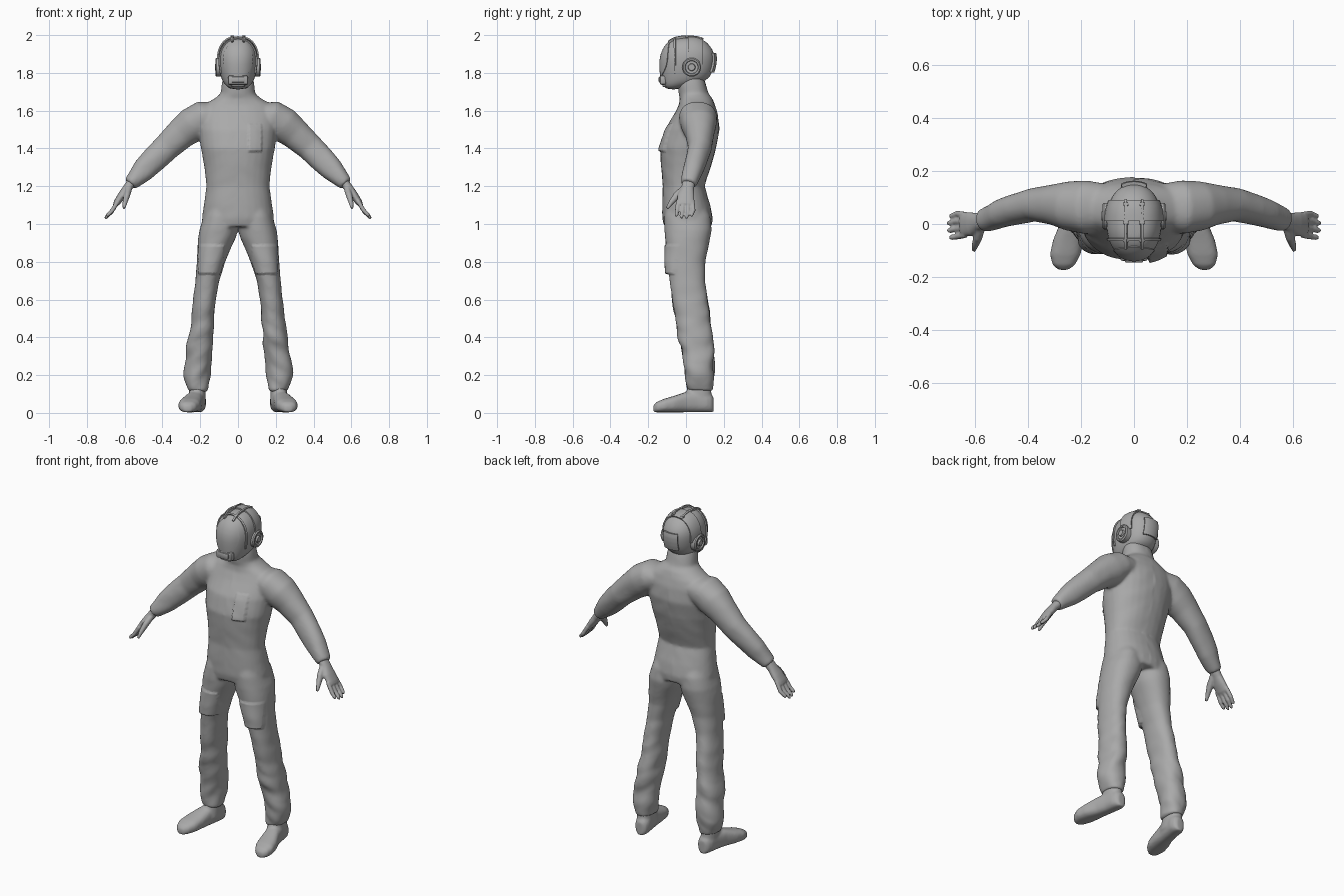
import bpy, bmesh, math
from mathutils import Vector, noise
from mathutils.bvhtree import BVHTree

if "Cube" in bpy.data.objects:
    bpy.data.objects.remove(bpy.data.objects["Cube"])

GREY = (0.4, 0.4, 0.4, 1)
mat = bpy.data.materials.new("plain grey")
mat.use_nodes = True
mat.diffuse_color = GREY
mat.node_tree.nodes["Principled BSDF"].inputs["Base Color"].default_value = GREY


def finish(name, bm, mods=(), angle=40):
    """Turn a bmesh into a shaded object, baking the listed modifiers."""
    bmesh.ops.recalc_face_normals(bm, faces=bm.faces)
    mesh = bpy.data.meshes.new(name)
    bm.to_mesh(mesh)
    bm.free()
    mesh.materials.append(mat)
    ob = bpy.data.objects.new(name, mesh)
    bpy.context.collection.objects.link(ob)
    bpy.ops.object.select_all(action='DESELECT')
    ob.select_set(True)
    bpy.context.view_layer.objects.active = ob
    for kind, settings in mods:
        m = ob.modifiers.new(kind.title(), kind)
        for key, value in settings.items():
            setattr(m, key, value)
        bpy.ops.object.modifier_apply(modifier=m.name)
    bpy.ops.object.shade_smooth_by_angle(angle=math.radians(angle))
    return ob


def loft(bm, rings, mirror=False, sides=28, power=2.2):
    """Skin rounded sections given as (centre, half axis u, half axis v)."""
    for sx in ((1, -1) if mirror else (1,)):
        loops = []
        for c, u, v in rings:
            loop = []
            for i in range(sides):
                t = math.tau * i / sides
                a, b = (math.copysign(abs(f(t)) ** (2 / power), f(t)) for f in (math.cos, math.sin))
                p = Vector(c) + Vector(u) * a + Vector(v) * b
                loop.append(bm.verts.new((p.x * sx, p.y, p.z)))
            loops.append(loop)
        for lo, hi in zip(loops, loops[1:]):
            for i in range(sides):
                j = (i + 1) % sides
                bm.faces.new((lo[i], lo[j], hi[j], hi[i]))
        bm.faces.new(loops[0])
        bm.faces.new(loops[-1])


def stack(rows):
    """Level sections from (z, x0, x1, y0, y1)."""
    return [(((a + b) / 2, (c + d) / 2, z), ((b - a) / 2, 0, 0), (0, (d - c) / 2, 0))
            for z, a, b, c, d in rows]


def tube(rows):
    """Sections square to a path from (x, y, z, thickness, width)."""
    pts = [Vector(r[:3]) for r in rows]
    out = []
    for i, r in enumerate(rows):
        t = (pts[min(i + 1, len(pts) - 1)] - pts[max(i - 1, 0)]).normalized()
        n = t.cross(Vector((0, 1, 0))).normalized()
        out.append((pts[i], n * r[3], t.cross(n) * r[4]))
    return out


def fuse(voxel, rounds):
    return [('REMESH', dict(mode='VOXEL', voxel_size=voxel)),
            ('SMOOTH', dict(factor=0.5, iterations=rounds))]


# Suit: torso with collar, arms and trouser legs blended together
bm = bmesh.new()
torso = [(.985, .18, -.115, .135), (1.03, .19, -.124, .14), (1.1, .18, -.126, .127), (1.2, .166, -.122, .097),
         (1.3, .176, -.13, .13), (1.4, .195, -.137, .158), (1.5, .205, -.11, .176), (1.58, .205, -.062, .167),
         (1.63, .18, -.037, .152), (1.665, .12, -.032, .138), (1.69, .09, -.038, .118), (1.74, .086, -.042, .104),
         (1.78, .08, -.035, .09)]
loft(bm, stack([(z, -w, w, a, b) for z, w, a, b in torso]))
loft(bm, tube([(.1, .065, 1.58, .06, .085), (.18, .063, 1.565, .088, .1), (.245, .068, 1.523, .092, .092),
               (.3, .073, 1.48, .082, .076), (.38, .073, 1.405, .071, .062), (.44, .057, 1.345, .068, .056),
               (.5, .038, 1.285, .06, .052), (.545, .022, 1.24, .045, .047), (.572, .014, 1.212, .036, .041)]), True)
leg = [(1.1, .02, .16, -.10, .1), (1.04, .008, .182, -.114, .128), (.97, .002, .203, -.114, .135),
       (.93, .012, .209, -.11, .128), (.88, .034, .213, -.105, .118),
       (.8, .068, .217, -.10, .103), (.7, .1, .225, -.085, .1), (.6, .118, .236, -.073, .115),
       (.5, .126, .245, -.058, .127), (.4, .132, .265, -.04, .14), (.3, .137, .28, -.018, .146),
       (.2, .147, .288, -.002, .147), (.15, .156, .278, 0, .145), (.115, .162, .266, .004, .142)]
loft(bm, stack(leg), True)
suit = finish("suit", bm, fuse(.008, 11), 60)

# Cloth folds on the lower legs and sleeves, and patch pockets raised from the cloth
bm = bmesh.new()
bm.from_mesh(suit.data)
bm.normal_update()
for v in bm.verts:
    p, n = v.co.copy(), v.normal.copy()
    low = max(0, min(1, (.7 - p.z) * 3))
    sleeve = max(0, min(1, (abs(p.x) - .3) * 4))
    side = math.copysign(1, p.x)
    fold = noise.noise(Vector((p.x * 9, p.y * 9 + side * 3, p.z * 14 + side * p.x * 8)))
    v.co = p + n * (.001 + fold * (.002 + .009 * max(low, sleeve * .3)))
    if n.y < -.25:
        if .735 < p.z < .885 and .075 < abs(p.x) < .21:
            v.co.y -= .007 + .09 * (.885 - p.z)
        if 1.385 < p.z < 1.53 and .055 < p.x < .125:
            v.co.y -= .004 + .08 * (1.53 - p.z)
bm.to_mesh(suit.data)
bm.free()

# Hands with four fingers and a thumb
bm = bmesh.new()
loft(bm, tube([(.55, .017, 1.235, .026, .033), (.59, .008, 1.185, .023, .034), (.615, 0, 1.15, .022, .045),
               (.64, -.002, 1.115, .018, .046), (.652, -.003, 1.10, .012, .042)]), True, 20)
for k, s in enumerate((.052, .063, .062, .052)):
    y = .034 - .025 * k
    tip = .03 - .027 * k
    loft(bm, tube([(.635, y, 1.122, .012, .012), (.65 + s * .3, y * 1.15, 1.10 - s * .55, .0115, .0115),
                   (.648 + s * .78, tip, 1.10 - s, .010, .0095),
                   (.65 + s * .85, tip, 1.10 - s * 1.15, .005, .005)]), True, 12)
loft(bm, tube([(.577, -.008, 1.19, .018, .018), (.588, -.048, 1.152, .017, .02),
               (.598, -.078, 1.115, .013, .014), (.604, -.1, 1.082, .007, .008)]), True, 12)
finish("hands", bm, fuse(.005, 3), 60)

# Boots: a lofted foot, toe to heel, with an ankle shaft
bm = bmesh.new()
foot = [(-.173, .266, .018, .036), (-.155, .265, .042, .055), (-.115, .259, .058, .072), (-.06, .248, .057, .088),
        (0, .232, .048, .108), (.06, .220, .045, .112), (.11, .213, .045, .105), (.135, .211, .036, .095), (.146, .211, .02, .08)]
loft(bm, [((x, y, h / 2 + .003), (w, 0, 0), (0, 0, h / 2)) for y, x, w, h in foot], True, power=2.6)
loft(bm, stack([(.05, .17, .263, -.015, .135), (.1, .172, .26, 0, .135), (.16, .175, .258, .015, .132)]), True)
finish("boots", bm, fuse(.008, 4), 60)

# Helmet shell
bm = bmesh.new()
shell = [(1.712, .04, -.105, -.03), (1.735, .066, -.122, .02), (1.757, .084, -.13, .115), (1.80, .098, -.135, .14),
         (1.86, .106, -.139, .153), (1.905, .105, -.13, .152), (1.945, .09, -.109, .128),
         (1.972, .067, -.08, .098), (1.987, .037, -.045, .062)]
loft(bm, stack([(z, -w, w, a, b) for z, w, a, b in shell]))
helmet = finish("helmet", bm, [('SUBSURF', dict(levels=1))], 60)
shell_skin = BVHTree.FromPolygons([v.co.copy() for v in helmet.data.vertices],
                                  [tuple(p.vertices) for p in helmet.data.polygons])


def sheet(name, grid, thick):
    """A padded plate from a grid of points."""
    bm = bmesh.new()
    rows = [[bm.verts.new(p) for p in row] for row in grid]
    for a, b in zip(rows, rows[1:]):
        for i in range(len(a) - 1):
            bm.faces.new((a[i], a[i + 1], b[i + 1], b[i]))
    finish(name, bm, [('SOLIDIFY', dict(thickness=thick, offset=0))])


def patch(name, cz, hx, hz, lift, face=-1, rounded=0, n=14):
    """A plate wrapped on the helmet, thrown on from the front or the back."""
    grid = []
    for i in range(n + 1):
        row = []
        for j in range(n + 1):
            a, b = 2 * i / n - 1, 2 * j / n - 1
            x = hx * a * math.sqrt(1 - rounded * b * b / 2)
            z = cz + hz * b * math.sqrt(1 - rounded * a * a / 2)
            hit = shell_skin.ray_cast(Vector((x, face, z)), Vector((0, -face, 0)))[0]
            row.append(hit + Vector((0, face * lift / 2, 0)))
        grid.append(row)
    sheet(name, grid, lift * 1.6)


def strap(name, centre, axis, width, start, end, lift, n=28):
    """A band around the helmet in the plane square to the axis."""
    axis, up = Vector(axis), Vector((0, 0, 1))
    across = axis.cross(up)
    grid = []
    for i in range(n + 1):
        t = math.radians(start + (end - start) * i / n)
        d = up * math.cos(t) + across * math.sin(t)
        grid.append([shell_skin.ray_cast(Vector(centre) + axis * s * width / 2, d)[0] + d * lift / 2
                     for s in (-1, -.5, 0, .5, 1)])
    sheet(name, grid, lift * 1.6)


def box(name, centre, size, bevel=.004):
    bm = bmesh.new()
    bmesh.ops.create_cube(bm, size=1)
    for v in bm.verts:
        v.co = Vector(centre) + Vector([a * b for a, b in zip(v.co, size)])
    finish(name, bm, [('BEVEL', dict(width=bevel, segments=2))])


# Visor, rear plate and straps on the helmet
patch("visor", 1.872, .076, .095, .004, rounded=1)
patch("rear_plate", 1.855, .045, .05, .01, face=1)
mid = 1.86
strap("visor_rim", (0, -.058, mid), (0, 1, 0), .01, -125, 125, .006)
strap("crown_band", (0, .05, mid), (0, 1, 0), .078, -100, 100, .006)
for x in (-.03, .03):
    strap("top_rail", (x, 0, mid), (1, 0, 0), .009, -38, 42, .01)
    for y, z in ((-.062, 1.979), (.005, 1.992), (.075, 1.984)):
        box("rail_clip", (x, y, z), (.02, .014, .012))

# Breathing piece at the chin
box("mouthpiece", (0, -.122, 1.762), (.105, .034, .05), .01)
box("mouthpiece_grille", (0, -.136, 1.765), (.07, .018, .03), .005)
box("chin_guard", (0, -.108, 1.735), (.07, .035, .02), .007)

# Ear cups: stepped discs turned about the side axis
for side, label in ((1, "left"), (-1, "right")):
    bm = bmesh.new()
    steps = ((.085, .05), (.113, .05), (.119, .044), (.119, .036), (.112, .033), (.112, .02), (.122, .017), (.122, .006))
    loft(bm, [((side * x, .03, 1.83), (0, r, 0), (0, 0, r)) for x, r in steps], power=2)
    finish(label + "_ear_cup", bm, angle=30)
